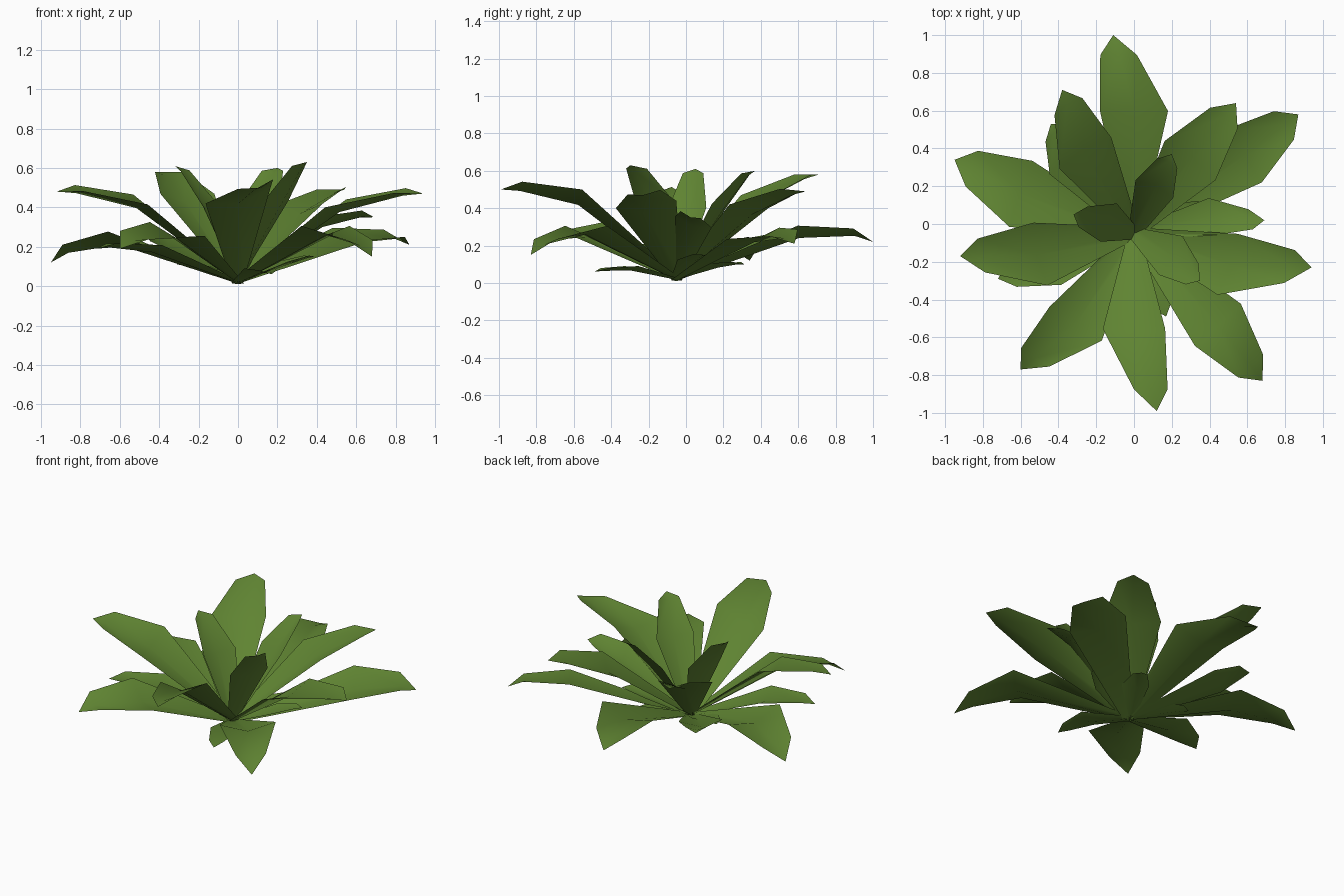
import bpy, bmesh
from mathutils import Vector

green = bpy.data.materials.new("leaf_green")
green.diffuse_color = (0.115, 0.23, 0.032, 1)

BASE = Vector((0.0, -0.05, 0.02))


def leaf(name, mx, my, mz, tx, ty, tz, hw, roll, bump):
    """V-folded blade: narrow root, wide middle, shoulder, pointed tip.
    roll lifts the right-hand edge (looking outward), bump arches the end."""
    mid, tip = Vector((mx, my, mz)), Vector((tx, ty, tz))
    flat = mid - BASE
    flat.z = 0
    flat.normalize()
    side = Vector((flat.y, -flat.x, 0))
    up = side.cross(tip - BASE).normalized()
    root = BASE - flat * 0.01
    shoulder = mid.lerp(tip, 0.74) + Vector((0, 0, bump))
    rows = [(root, 0.03, 0.25), (mid, hw, 1), (shoulder, hw * 0.54, 0.6)]
    fold = hw * 0.22
    bm = bmesh.new()
    grid = []
    for c, w, k in rows:
        tilt = side * w + Vector((0, 0, roll * k))
        edge, rib = up * fold * k * 0.3, up * fold * k
        grid.append([bm.verts.new(p) for p in (c - tilt + edge, c - rib, c + tilt + edge)])
    for a, b in zip(grid, grid[1:]):
        for i in range(2):
            bm.faces.new((a[i], a[i + 1], b[i + 1], b[i]))
    end = bm.verts.new(tip)
    for i in range(2):
        bm.faces.new((grid[-1][i], grid[-1][i + 1], end))
    # upper side faces up
    for f in bm.faces:
        f.smooth = True
        f.normal_update()
        if f.normal.z < 0:
            f.normal_flip()
    me = bpy.data.meshes.new(name)
    bm.to_mesh(me)
    bm.free()
    me.materials.append(green)
    bpy.context.collection.objects.link(bpy.data.objects.new(name, me))


def ring(name, bump, leaves):
    for i, l in enumerate(leaves):
        leaf(f"{name}_{i + 1}", *l, bump)


# drooping outer leaves: middle xyz, tip xyz, half width, roll
ring("outer_leaf", 0.04, [
    (0.00, 0.60, 0.28, -0.11, 1.00, 0.22, 0.18, 0.015),
    (0.58, 0.36, 0.255, 0.87, 0.58, 0.21, 0.17, -0.03),
    (0.445, -0.535, 0.295, 0.68, -0.83, 0.15, 0.165, 0.0),
    (-0.31, -0.53, 0.28, -0.60, -0.77, 0.19, 0.165, 0.035),
    (-0.60, 0.16, 0.25, -0.95, 0.34, 0.12, 0.185, -0.015)])

# rising middle leaves
ring("middle_leaf", 0.025, [
    (0.30, 0.34, 0.40, 0.54, 0.64, 0.49, 0.17, 0.01),
    (0.50, -0.215, 0.41, 0.94, -0.23, 0.47, 0.17, -0.02),
    (0.00, -0.56, 0.45, 0.12, -0.99, 0.50, 0.165, -0.04),
    (-0.50, -0.16, 0.43, -0.92, -0.17, 0.48, 0.17, 0.025),
    (-0.26, 0.38, 0.46, -0.38, 0.71, 0.58, 0.16, 0.0)])

# steep heart leaves
ring("heart_leaf", 0.03, [
    (-0.14, 0.01, 0.40, -0.32, 0.05, 0.61, 0.11, 0.0),
    (0.11, 0.19, 0.42, 0.20, 0.37, 0.60, 0.11, 0.0),
    (0.20, -0.17, 0.43, 0.35, -0.30, 0.63, 0.12, 0.0)])

# short leaves under the canopy
ring("under_leaf", 0.02, [
    (0.42, 0.04, 0.32, 0.69, 0.02, 0.35, 0.10, 0.03),
    (-0.35, 0.35, 0.22, -0.44, 0.53, 0.24, 0.13, 0.0),
    (-0.43, -0.20, 0.20, -0.72, -0.29, 0.19, 0.13, 0.0)])

# small leaves at the ground
ring("ground_leaf", 0.01, [
    (0.11, -0.29, 0.085, 0.17, -0.49, 0.06, 0.085, 0.0),
    (0.13, 0.17, 0.10, 0.20, 0.31, 0.10, 0.08, 0.0),
    (0.23, 0.03, 0.12, 0.39, 0.10, 0.15, 0.08, 0.0),
    (-0.18, 0.06, 0.095, -0.31, 0.13, 0.11, 0.08, 0.0)])
